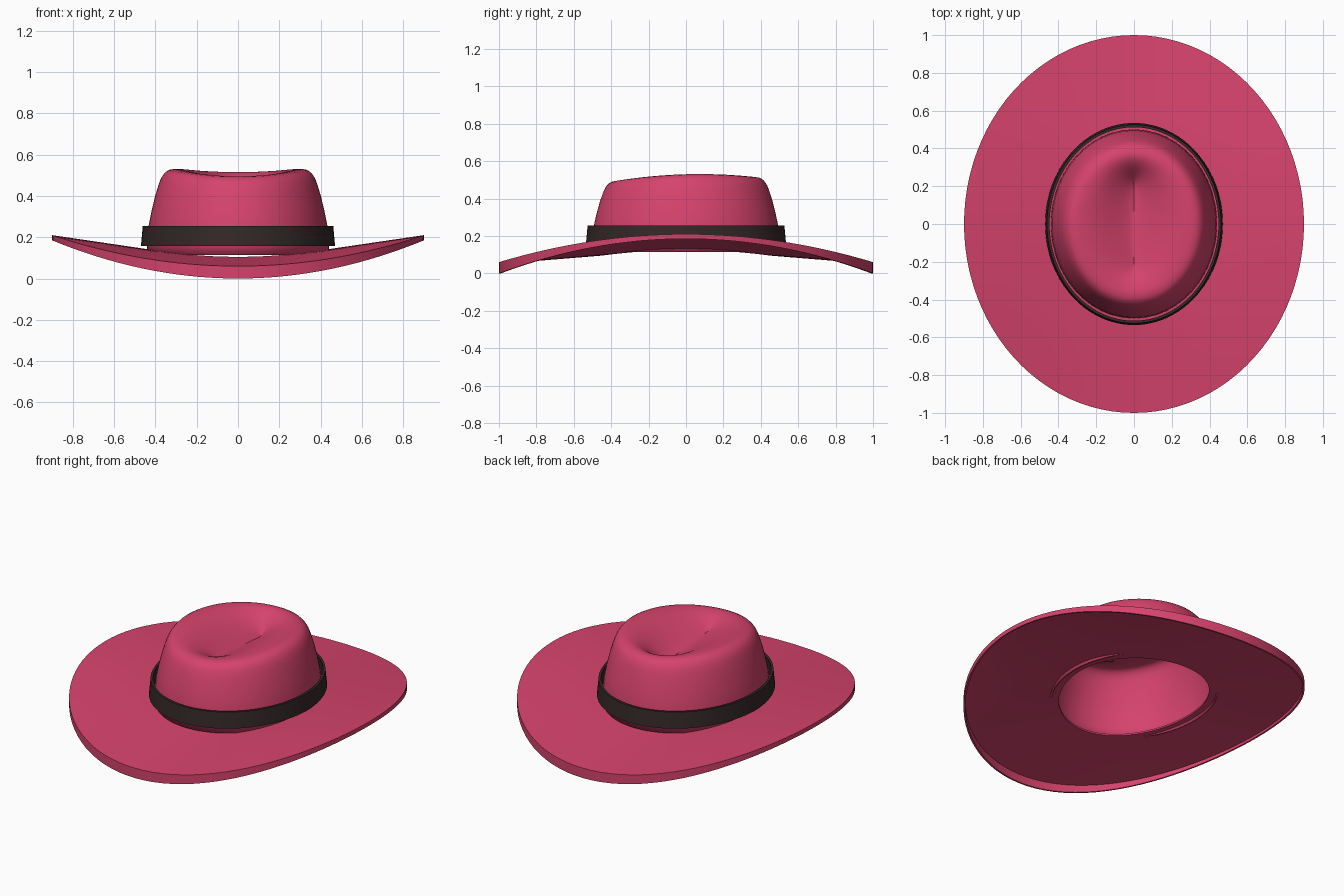
import bpy, bmesh
from math import sin, cos, pi

cube = bpy.data.objects.get("Cube")
if cube:
    bpy.data.objects.remove(cube)

SIDES = 96


def material(name, rgb):
    m = bpy.data.materials.new(name)
    m.use_nodes = True
    m.diffuse_color = (*rgb, 1)
    m.node_tree.nodes["Principled BSDF"].inputs["Base Color"].default_value = (*rgb, 1)
    return m


felt = material("raspberry felt", (0.67, 0.056, 0.152))
ribbon = material("dark ribbon", (0.036, 0.021, 0.021))


def loft(name, rings, mat, closed=False):
    """Skin a list of ring functions angle -> (x, y, z)."""
    bm = bmesh.new()
    loops = [[bm.verts.new(ring(2 * pi * i / SIDES)) for i in range(SIDES)] for ring in rings]
    pairs = list(zip(loops, loops[1:]))
    if closed:
        pairs.append((loops[-1], loops[0]))
    for a, b in pairs:
        for i in range(SIDES):
            j = (i + 1) % SIDES
            bm.faces.new((a[i], a[j], b[j], b[i]))
    bmesh.ops.remove_doubles(bm, verts=bm.verts, dist=0.0002)
    bmesh.ops.recalc_face_normals(bm, faces=bm.faces)
    mesh = bpy.data.meshes.new(name)
    bm.to_mesh(mesh)
    bm.free()
    obj = bpy.data.objects.new(name, mesh)
    bpy.context.collection.objects.link(obj)
    mesh.materials.append(mat)
    bpy.ops.object.select_all(action="DESELECT")
    obj.select_set(True)
    bpy.context.view_layer.objects.active = obj
    bpy.ops.object.shade_smooth_by_angle(angle=pi / 5)
    return obj


# Brim: thin sheet curling up at the sides, with a lip hanging from its edge
def brim_ring(t, drop=0.0, lip=0.0, inset=0.0):
    def ring(a):
        inner = 0.12 + 0.015 * cos(2 * a)
        edge = 0.06 + 0.15 * cos(a) ** 2
        z = inner + (edge - inner) * t - drop - lip * (0.025 + 0.035 * sin(a) ** 2)
        rx, ry = 0.39 + 0.51 * t - inset, 0.45 + 0.55 * t - inset
        return rx * cos(a), ry * sin(a), z
    return ring


steps = [i / 8 for i in range(9)]
section = [brim_ring(t) for t in steps]
section += [brim_ring(1, lip=1), brim_ring(1, lip=1, inset=0.01), brim_ring(1, drop=0.01, inset=0.01)]
section += [brim_ring(t, drop=0.01) for t in reversed(steps[:-1])]
loft("brim", section, felt, closed=True)


# Crown: tapered wall, rounded shoulder and a creased hollow in the top
def shoulder_sag(a, z):
    return (0.025 * sin(a) ** 2 - 0.01 * sin(a)) * max(0, (z - 0.25) / 0.28)


def wall_ring(r, z):
    return lambda a: (r * cos(a), (r + 0.06) * sin(a), z - shoulder_sag(a, z))


def hollow_ring(s):
    def ring(a):
        y = sin(a) * (0.21 + 0.16 * s)
        rim = 0.53 - shoulder_sag(a, 0.53)
        floor = 0.415 - 0.08 * y
        return 0.31 * s * cos(a), y, floor + (rim - floor) * sin(s * pi / 2) ** 1.3
    return ring


wall = [(0.44, 0.115), (0.439, 0.18), (0.434, 0.25), (0.418, 0.33), (0.401, 0.4), (0.386, 0.45),
        (0.375, 0.48), (0.364, 0.5), (0.35, 0.516), (0.333, 0.526)]
crown = loft("crown", [wall_ring(*p) for p in wall] + [hollow_ring(1 - i / 14) for i in range(15)], felt)
shell = crown.modifiers.new("felt thickness", "SOLIDIFY")
shell.thickness = 0.01
shell.offset = -1


# Hat band: loose ribbon loop around the foot of the crown
def band_ring(r, z):
    return lambda a: (r * cos(a), (r + 0.065) * sin(a), z)


loft("hat_band", [band_ring(0.47, 0.158), band_ring(0.461, 0.255),
                  band_ring(0.447, 0.255), band_ring(0.454, 0.158)], ribbon, closed=True)
